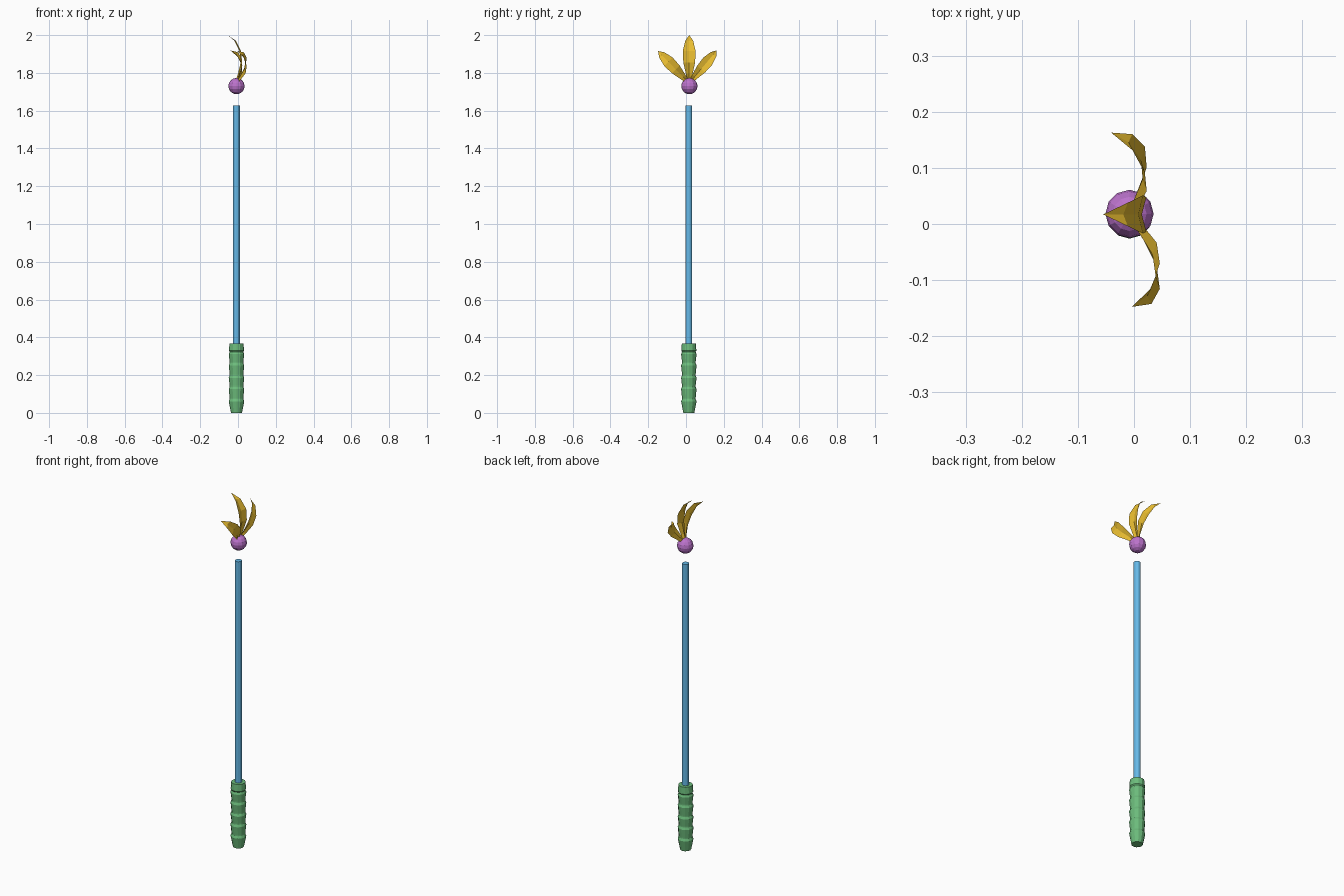
import bpy, bmesh, math
from mathutils import Vector, Matrix

if "Cube" in bpy.data.objects:
    bpy.data.objects.remove(bpy.data.objects["Cube"])

CX, CY = -0.008, 0.015

def material(name, rgb):
    m = bpy.data.materials.new(name)
    m.diffuse_color = (*rgb, 1)
    m.use_nodes = True
    m.node_tree.nodes["Principled BSDF"].inputs["Base Color"].default_value = m.diffuse_color
    return m

GREEN = material("green", (0.15, 0.5, 0.2))
BLUE = material("blue", (0.13, 0.48, 0.8))
PURPLE = material("purple", (0.5, 0.17, 0.6))
YELLOW = material("yellow", (0.8, 0.5, 0.03))

def make(name, bm, mat):
    bmesh.ops.recalc_face_normals(bm, faces=bm.faces)
    me = bpy.data.meshes.new(name)
    bm.to_mesh(me)
    bm.free()
    me.materials.append(mat)
    ob = bpy.data.objects.new(name, me)
    bpy.context.collection.objects.link(ob)
    return ob

def lathe(name, profile, sides, mat):
    """Capped revolved profile of (radius, z)."""
    bm = bmesh.new()
    rings = [[bm.verts.new((CX + r * math.cos(2 * math.pi * i / sides),
                            CY + r * math.sin(2 * math.pi * i / sides), z))
              for i in range(sides)] for r, z in profile]
    for a, b in zip(rings, rings[1:]):
        for i in range(sides):
            j = (i + 1) % sides
            bm.faces.new((a[i], a[j], b[j], b[i]))
    bm.faces.new(rings[0][::-1])
    bm.faces.new(rings[-1])
    return make(name, bm, mat)

# Ribbed grip: stacked flaring cups
levels = [0, 0.075, 0.14, 0.2, 0.265, 0.325]
profile = []
for k, (lo, hi) in enumerate(zip(levels, levels[1:])):
    profile += [(0.029 if k == 0 else 0.036, lo + (0.004 if k else 0)),
                (0.041, hi - 0.014), (0.036, hi - 0.002)]
profile += [(0.04, 0.329), (0.037, 0.368)]
lathe("grip", profile, 12, GREEN)

# Rod
lathe("rod", [(0.018, 0.34), (0.018, 1.628)], 12, BLUE)

# Floating ball
bm = bmesh.new()
bmesh.ops.create_uvsphere(bm, u_segments=12, v_segments=8, radius=0.043,
                          matrix=Matrix.Translation((CX, CY + 0.003, 1.73)))
make("ball", bm, PURPLE)

# Curled leaves: (distance along, outward bend, half width)
STATIONS = [(0.0, 0.0, 0.010), (0.05, 0.016, 0.018), (0.11, 0.03, 0.031),
            (0.17, 0.024, 0.034), (0.225, -0.003, 0.021)]
TIP = (0.255, -0.047)

def leaf(name, angle, scale, lean):
    bm = bmesh.new()
    rot = Matrix.Rotation(math.radians(angle), 4, 'X')
    base = Vector((CX, CY + 0.002, 1.745))

    def vert(s, x, w):
        return bm.verts.new(base + rot @ (Vector((x + lean * s, w, s)) * scale))
    rows = [[vert(s, x - (0.008 if f == 0 else 0), w * f) for f in (-1, 0, 1)]
            for s, x, w in STATIONS]
    for a, b in zip(rows, rows[1:]):
        for i in range(2):
            bm.faces.new((a[i], a[i + 1], b[i + 1], b[i]))
    tip = vert(*TIP, 0)
    for i in range(2):
        bm.faces.new((rows[-1][i], rows[-1][i + 1], tip))
    return make(name, bm, YELLOW)

leaf("leaf_middle", 0, 1.0, 0.0)
leaf("leaf_back", -40, 0.89, 0.04)
leaf("leaf_front", 44, 0.93, 0.2)
